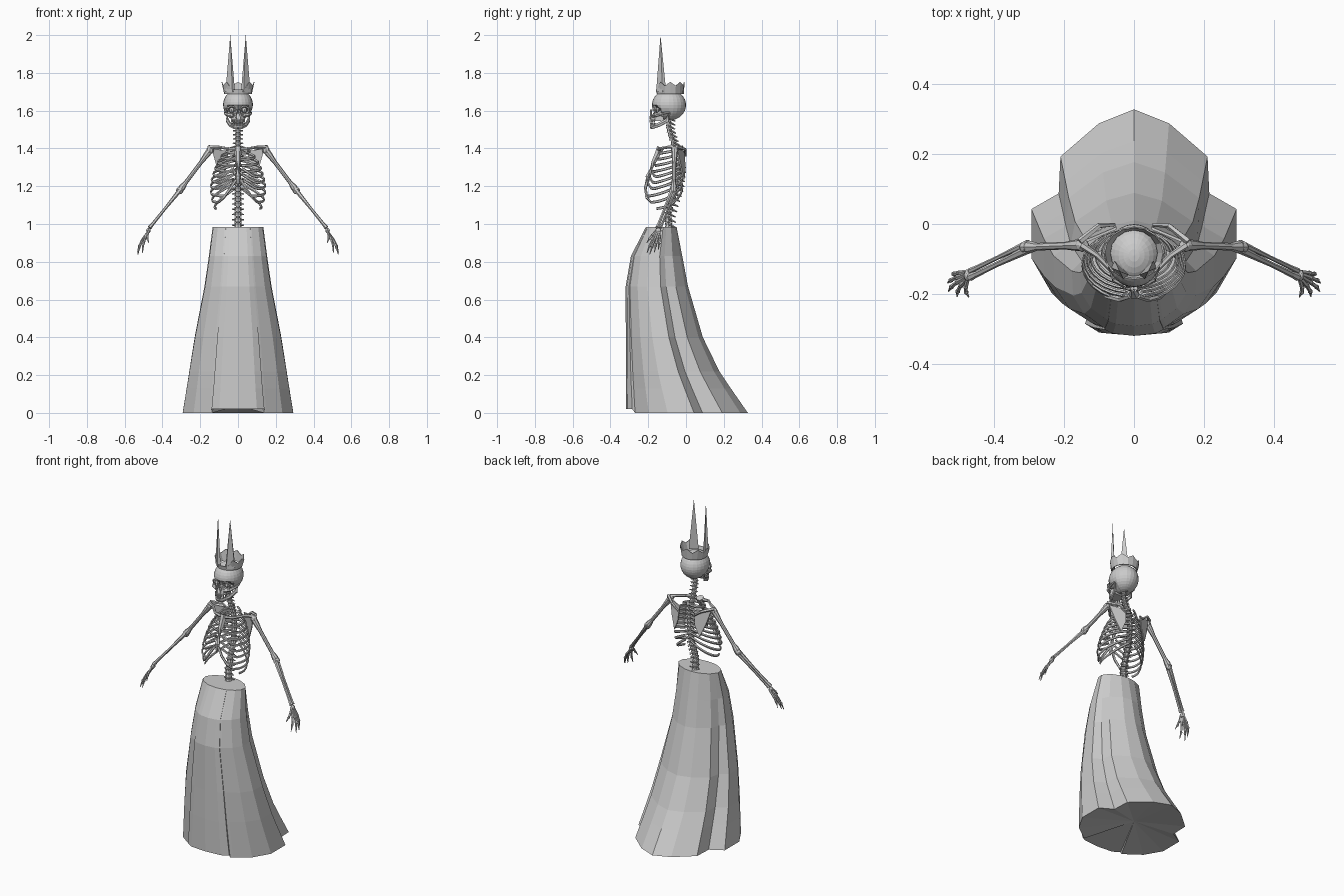
import bpy, bmesh, math
from math import sin, cos, pi, radians
from mathutils import Vector, Matrix

if "Cube" in bpy.data.objects:
    bpy.data.objects.remove(bpy.data.objects["Cube"])

grey = bpy.data.materials.new("bone_grey")
grey.diffuse_color = (0.6, 0.6, 0.6, 1)
grey.use_nodes = True
grey.node_tree.nodes["Principled BSDF"].inputs["Base Color"].default_value = grey.diffuse_color


def finish(bm, name):
    bmesh.ops.recalc_face_normals(bm, faces=bm.faces)
    me = bpy.data.meshes.new(name)
    bm.to_mesh(me)
    bm.free()
    me.materials.append(grey)
    ob = bpy.data.objects.new(name, me)
    bpy.context.collection.objects.link(ob)
    return ob


def loft(bm, rings, cap=True):
    rs = [[bm.verts.new(p) for p in r] for r in rings]
    n = len(rs[0])
    for a, b in zip(rs, rs[1:]):
        for i in range(n):
            j = (i + 1) % n
            bm.faces.new((a[i], a[j], b[j], b[i]))
    if cap:
        bm.faces.new(rs[0][::-1])
        bm.faces.new(rs[-1])
    return rs


def tube(bm, pts, radii, sides=6, flat=1.0):
    """Tapered bone along a path; flat scales the horizontal thickness."""
    pts = [Vector(p) for p in pts]
    if not isinstance(radii, (list, tuple)):
        radii = [radii] * len(pts)
    rings = []
    for i, p in enumerate(pts):
        t = (pts[min(i + 1, len(pts) - 1)] - pts[max(i - 1, 0)]).normalized()
        ref = Vector((0, 0, 1)) if abs(t.z) < 0.95 else Vector((0, 1, 0))
        u = t.cross(ref).normalized()
        v = u.cross(t)
        rings.append([p + (u * cos(2 * pi * k / sides) * flat + v * sin(2 * pi * k / sides)) * radii[i]
                      for k in range(sides)])
    loft(bm, rings)


def ball(bm, c, r, seg=8, rings=6):
    m = Matrix.Translation(c) @ Matrix.Diagonal((*r, 1))
    return bmesh.ops.create_uvsphere(bm, u_segments=seg, v_segments=rings, radius=1, matrix=m)["verts"]


def lerp(a, b, t):
    return a + (b - a) * t


# --- skirt: pleated hem outline blended into an oval waist
half = [(0, .325), (.1, .285), (.21, .19), (.215, .085), (.293, .04), (.293, -.10), (.235, -.20),
        (.15, -.262), (.135, -.272), (.14, -.287), (.1, -.312)]
hem = half + [(0, -.32)] + [(-x, y) for x, y in half[:0:-1]]
levels = [(0, .293, -.32, .325, 0), (.13, .272, -.32, .235, .05), (.22, .258, -.32, .175, .1),
          (.40, .23, -.32, .088, .25), (.67, .178, -.32, .01, .5), (.83, .155, -.292, -.02, .7),
          (.985, .135, -.212, -.05, .85)]
rings = []
for z, w, f, b, k in levels:
    ring = []
    for x, y in hem:
        u, v = x / .293, y / .3225
        a = math.atan2(v, u)
        u, v = lerp(u, cos(a), k), lerp(v, sin(a), k)
        lift = .02 if z == 0 and y < -.28 else 0
        ring.append((u * w, lerp(f, b, (v + 1) / 2), z + lift))
    rings.append(ring)
bm = bmesh.new()
rs = loft(bm, rings, cap=False)
bm.faces.new(rs[-1])
hub = bm.verts.new((0, 0, .04))
for i, v in enumerate(rs[0]):
    bm.faces.new((v, hub, rs[0][(i + 1) % len(hem)]))
finish(bm, "skirt")

# --- spine: stacked vertebrae with side and rear processes
curve = [(.96, -.09), (1.05, -.095), (1.12, -.075), (1.20, -.048), (1.30, -.036), (1.38, -.045),
         (1.45, -.075), (1.51, -.092), (1.57, -.09)]


def spine_y(z):
    for (z0, y0), (z1, y1) in zip(curve, curve[1:]):
        if z <= z1:
            return lerp(y0, y1, (z - z0) / (z1 - z0))
    return curve[-1][1]


bm = bmesh.new()
z = .965
while z < 1.57:
    r = lerp(.021, .014, (z - .965) / .6)
    h = r * .62
    y = spine_y(z)
    tube(bm, [(0, y, z - h), (0, y, z), (0, y, z + h)], [r, r * .8, r], 8)
    tube(bm, [(0, y + r * .5, z), (0, y + r + .02, z - .014)], [.007, .003], 4)
    tube(bm, [(-r - .012, y + .008, z), (0, y + .004, z), (r + .012, y + .008, z)], [.003, .006, .003], 4)
    z += h * 2 + .003
tube(bm, [(0, p[1], p[0]) for p in curve], .010, 6)
finish(bm, "spine")

# --- ribcage
bm = bmesh.new()
widths = [.062, .09, .108, .122, .132, .14, .145, .145, .138, .125]
ends = [168, 170, 171, 171, 171, 171, 168, 152, 132, 112]
for s in (1, -1):
    for i, (w, end) in enumerate(zip(widths, ends)):
        z0 = 1.41 - .0245 * i
        front = lerp(-.14, -.218, min(i / 7, 1))
        drop = .035 + .008 * i
        pts = []
        for k in range(13):
            t = k / 12
            a = radians(lerp(8, end, t))
            up = .05 * max(0, t - .8) / .2 if 4 <= i <= 6 else 0
            pts.append((s * w * sin(a), lerp(front, -.018, (cos(a) + 1) / 2), z0 - drop * sin(t * pi / 2) + up))
        tube(bm, pts, .0078, 5, .6)
    # costal arch
    tube(bm, [(s * .012, -.205, 1.235), (s * .04, -.215, 1.19), (s * .075, -.208, 1.14), (s * .1, -.185, 1.115)],
         [.008, .008, .007, .005], 5)
finish(bm, "ribs")

bm = bmesh.new()
tube(bm, [(0, -.135, 1.405), (0, -.148, 1.375), (0, -.17, 1.33), (0, -.2, 1.25), (0, -.207, 1.2)],
     [.022, .018, .014, .016, .004], 6)
finish(bm, "sternum")

# --- shoulders, arms and hands
tips = [(.472, -.208, .90), (.505, -.207, .848), (.53, -.192, .84), (.532, -.168, .85), (.52, -.145, .865)]
for s, side in ((1, "left"), (-1, "right")):
    def m(*p):
        return Vector((s * p[0], p[1], p[2]))

    bm = bmesh.new()
    tube(bm, [m(.015, -.142, 1.395), m(.06, -.135, 1.40), m(.105, -.09, 1.408), m(.15, -.06, 1.405)],
         [.011, .008, .008, .011])
    finish(bm, side + "_collarbone")

    bm = bmesh.new()
    blade = [m(.05, -.012, 1.385), m(.14, -.05, 1.40), m(.115, -.03, 1.31), m(.085, -.012, 1.235), m(.058, -.006, 1.30)]
    loft(bm, [[p + Vector((0, d, 0)) for p in blade] for d in (-.004, .004)])
    tube(bm, [m(.055, -.002, 1.36), m(.1, -.005, 1.395), m(.155, -.05, 1.41)], [.005, .008, .01], 5)
    finish(bm, side + "_shoulder_blade")

    bm = bmesh.new()
    sh, el, wr = m(.148, -.06, 1.39), m(.308, -.066, 1.178), m(.468, -.143, .98)
    ball(bm, sh, (.02, .02, .02))
    tube(bm, [sh.lerp(el, t) for t in (0, .12, .3, .8, .93, 1)], [.018, .016, .011, .011, .018, .016], 8)
    ball(bm, el, (.02, .018, .02))
    for d, r in ((-.009, .009), (.009, .007)):
        off = Vector((0, d, d * s * .0))
        tube(bm, [el.lerp(wr, t) + off for t in (-.04, .1, .5, .9, 1)],
             [r * 1.4, r * 1.25, r * .85, r, r * 1.25], 6)
    finish(bm, side + "_arm")

    bm = bmesh.new()
    ball(bm, m(.474, -.147, .965), (.012, .017, .014))
    for i, tip in enumerate(tips):
        base = m(.474, -.16 + .006 * i, .962)
        tip = m(*tip)
        bend = Vector((s * .007, 0, .004))
        pts = [base, base.lerp(tip, .42) + bend, base.lerp(tip, .72) + bend, tip]
        tube(bm, pts, [.006, .0065, .0055, .002], 5)
        for p in pts[1:3]:
            ball(bm, p, (.0075, .0075, .0075), 6, 4)
    finish(bm, side + "_hand")

# --- skull: cranium with pressed-in sockets
bm = bmesh.new()
for v in ball(bm, (0, -.09, 1.63), (.079, .09, .082), 24, 16):
    c = v.co
    if c.y < -.09 and c.z < 1.62:
        c.x *= lerp(1, .85, min((1.62 - c.z) / .07, 1))
    for e in (-.034, .034):
        d = math.hypot(c.x - e, c.z - 1.603)
        if c.y < -.12 and d < .026:
            c.y += .035 * (1 - (d / .026) ** 2)
finish(bm, "cranium")

bm = bmesh.new()
for s in (1, -1):
    # socket rim, eye and cheekbone
    rim = [(s * .034 + .023 * cos(a), -.171 + .012 * abs(cos(a)), 1.603 + .02 * sin(a))
           for a in [2 * pi * k / 12 for k in range(13)]]
    tube(bm, rim, .0055, 5)
    ball(bm, (s * .034, -.155, 1.603), (.014, .014, .014))
    tube(bm, [(s * .025, -.175, 1.572), (s * .052, -.16, 1.577), (s * .068, -.12, 1.585), (s * .07, -.085, 1.59)],
         [.009, .011, .007, .005], 6)
    # nose side
    tube(bm, [(s * .005, -.184, 1.605), (s * .014, -.186, 1.575), (s * .011, -.188, 1.556)], [.006, .006, .005], 5)
    # jaw branch
    tube(bm, [(s * .062, -.088, 1.592), (s * .056, -.1, 1.548), (s * .042, -.145, 1.525), (s * .018, -.18, 1.513),
              (0, -.184, 1.512)], [.008, .013, .012, .012, .012], 6, .6)
    # teeth
    for k in range(5):
        x, y = s * (.004 + .0075 * k), -.19 + .0013 * k * k
        tube(bm, [(x, y, 1.552), (x, y, 1.538)], .004, 5)
        tube(bm, [(x, y + .003, 1.535), (x, y + .003, 1.52)], .0038, 5)
# upper jaw
loft(bm, [[(-.036, -.12, z), (-.036, -.163, z), (-.014, y, z), (.014, y, z), (.036, -.163, z), (.036, -.12, z)]
          for z, y in ((1.545, -.19), (1.56, -.186), (1.585, -.172))])
finish(bm, "face")

# --- crown: flared jagged open band and two tall spikes
bm = bmesh.new()
N = 16
inner, outer, tin, tout = [], [], [], []
for k in range(N):
    a = 2 * pi * k / N
    c, sn = cos(a), sin(a)
    top = (1.752 if k % 2 == 0 else 1.732) if sn > -.8 else 1.712
    for lst, rx, ry, z in ((outer, .073, .071, 1.688), (tout, .087, .076, top),
                           (tin, .083, .072, top), (inner, .067, .065, 1.688)):
        lst.append((rx * c, -.083 + ry * sn, z))
loft(bm, [outer, tout, tin, inner, outer], cap=False)
bmesh.ops.remove_doubles(bm, verts=bm.verts, dist=1e-5)
finish(bm, "crown_band")

bm = bmesh.new()
for s in (1, -1):
    base = [(s * .066, -.125, 1.70), (s * .055, -.105, 1.70), (s * .016, -.145, 1.70), (s * .03, -.158, 1.70)]
    vs = [bm.verts.new(p) for p in base]
    tip = bm.verts.new((s * .041, -.135, 2.0))
    for i in range(4):
        bm.faces.new((vs[i], vs[(i + 1) % 4], tip))
    bm.faces.new(vs)
finish(bm, "crown_spikes")
